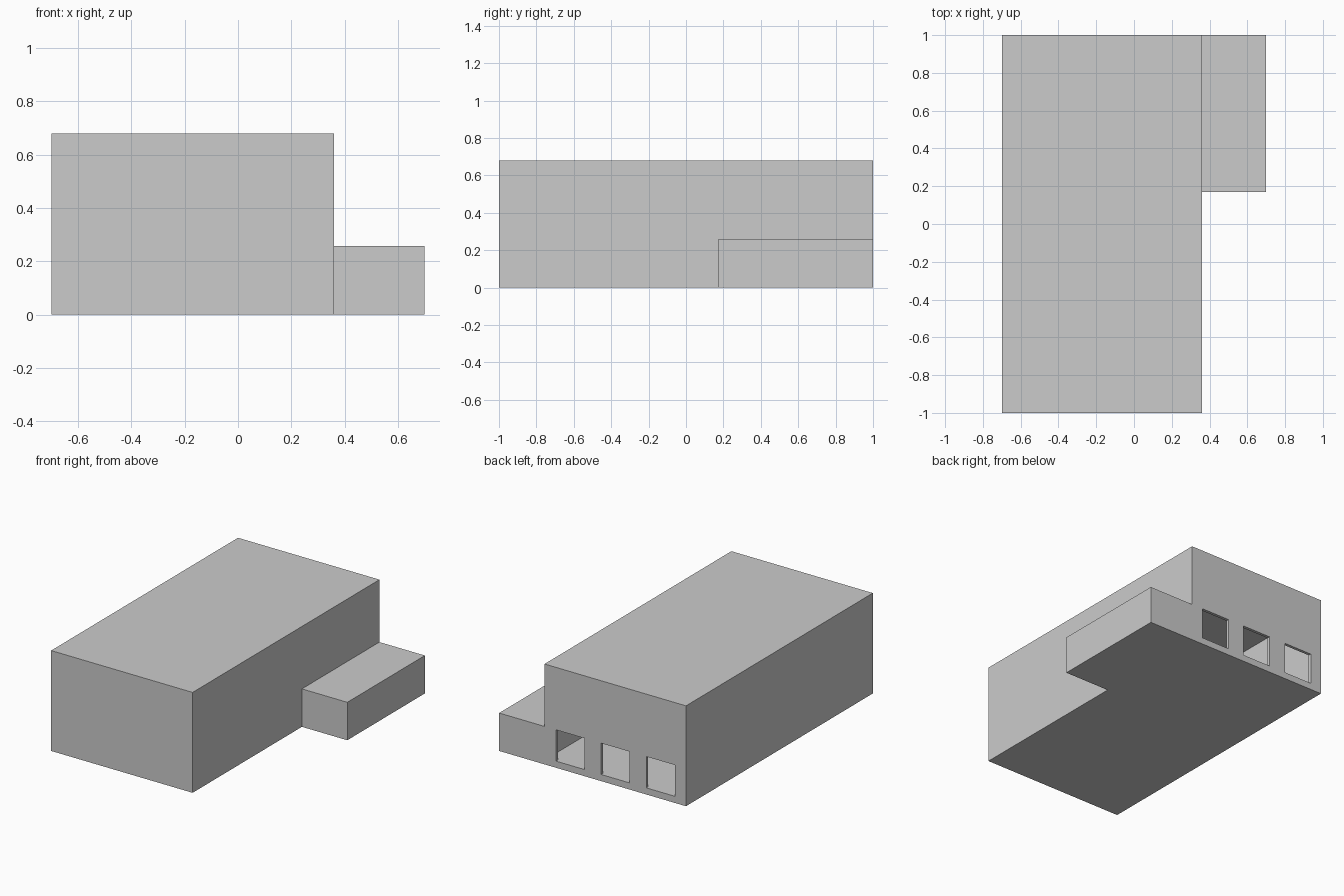
import bpy

if "Cube" in bpy.data.objects:
    bpy.data.objects.remove(bpy.data.objects["Cube"])


def box(name, x, y, z):
    """Box spanning the given (min, max) ranges."""
    bpy.ops.mesh.primitive_cube_add(size=1, location=[sum(r) / 2 for r in (x, y, z)])
    ob = bpy.context.object
    ob.name = name
    ob.scale = [r[1] - r[0] for r in (x, y, z)]
    bpy.ops.object.transform_apply(location=True, rotation=False, scale=True)
    return ob


def cut(target, cutter):
    """Subtract the cutter, then discard it."""
    mod = target.modifiers.new("cut", 'BOOLEAN')
    mod.object = cutter
    mod.operation = 'DIFFERENCE'
    mod.solver = 'EXACT'
    bpy.context.view_layer.objects.active = target
    bpy.ops.object.modifier_apply(modifier=mod.name)
    bpy.data.objects.remove(cutter, do_unlink=True)


FLOOR, HEAD, CEILING = 0.045, 0.257, 0.62
WALL = 0.02

# Main hall
hall = box("main_hall", (-0.70, 0.36), (-1, 1), (0, 0.68))

# Hollow interior
cut(hall, box("interior", (-0.70 + WALL, 0.36 - WALL), (-1 + WALL, 1 - WALL), (FLOOR, CEILING)))

# Three doorways in the back wall, flush with the floor
for i in range(3):
    cx = -0.51 + 0.3385 * i
    cut(hall, box("doorway", (cx - 0.107, cx + 0.107), (0.9, 1.1), (FLOOR, HEAD)))

# Low side wing
box("side_wing", (0.36, 0.70), (0.17, 1), (0, 0.257))
